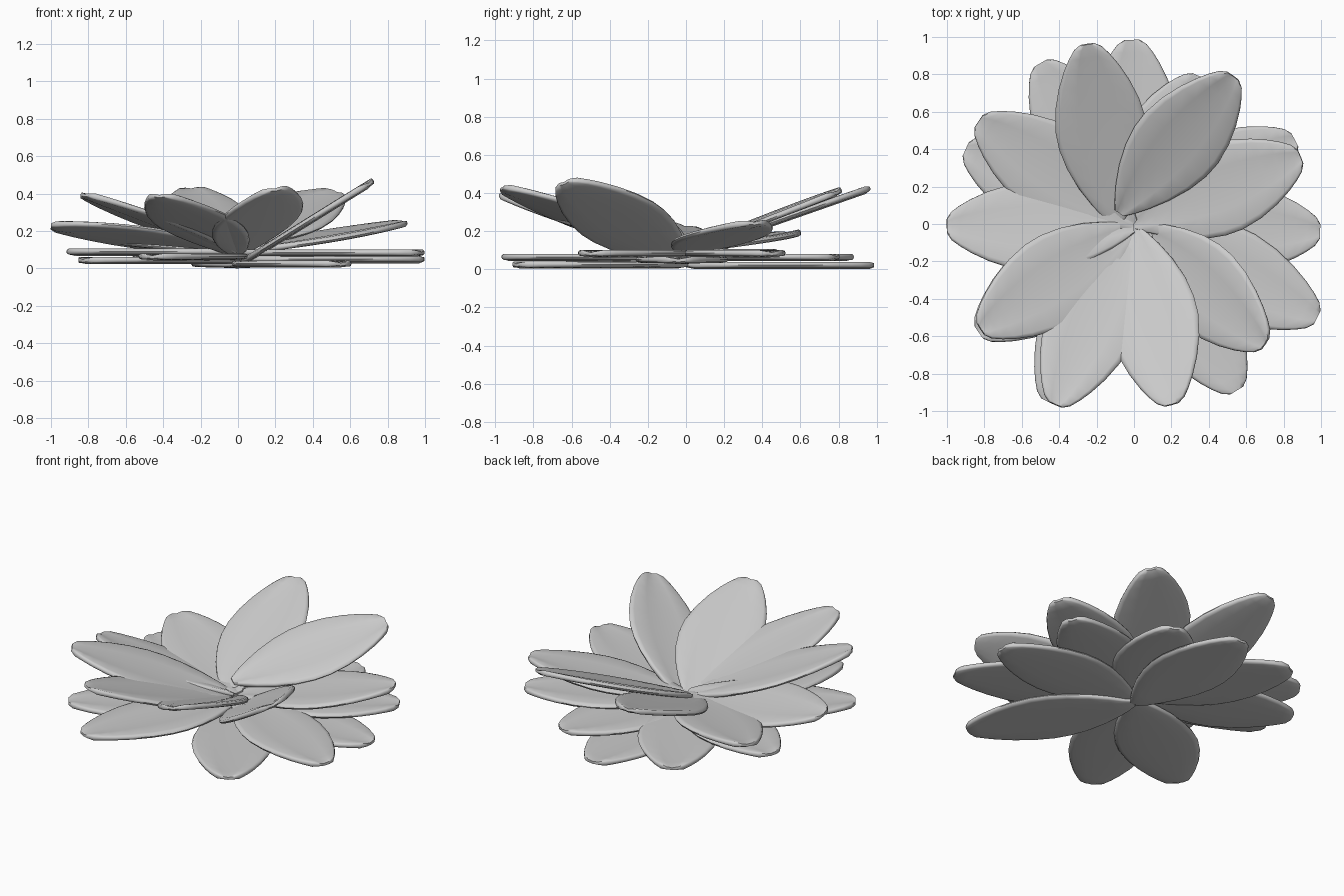
import bpy, bmesh, math
from mathutils import Vector

if "Cube" in bpy.data.objects:
    bpy.data.objects.remove(bpy.data.objects["Cube"])

# Petal outline: (fraction of length, half width)
OUTLINE = [(0, .03), (.05, .068), (.12, .115), (.22, .17), (.34, .217), (.45, .241),
           (.55, .245), (.67, .226), (.78, .19), (.87, .148), (.93, .112), (.975, .078), (1.0, .04)]
# Cross-section loop: (side, thickness); rounded rim and shallow centre crease
SECTION = [(-1, 0), (-.97, .7), (-.88, 1), (-.45, .8), (0, .3), (.45, .8), (.88, 1), (.97, .7),
           (1, 0), (.97, -.7), (.88, -1), (.45, -1.1), (0, -1.4), (-.45, -1.1), (-.88, -1), (-.97, -.7)]
HALF_THICK = .016


def petal(name, base, tip, slope):
    """Petal from base to tip, lying in a plane with the given x, y slope."""
    base, tip = Vector(base), Vector(tip)
    d = tip - base
    length = d.length
    d.normalize()
    n = Vector((-slope[0], -slope[1], 1))
    n = (n - d * n.dot(d)).normalized()
    w = n.cross(d)
    bm = bmesh.new()
    rings = []
    for t, hw in OUTLINE:
        th = HALF_THICK * (.55 if t in (0, 1.0) else 1)
        rings.append([bm.verts.new(base + d * (t * length) + w * (u * hw) + n * (v * th))
                      for u, v in SECTION])
    k = len(SECTION)
    for a, b in zip(rings, rings[1:]):
        for i in range(k):
            bm.faces.new((a[i], a[(i + 1) % k], b[(i + 1) % k], b[i]))
    bm.faces.new(rings[0])
    bm.faces.new(rings[-1])
    bmesh.ops.recalc_face_normals(bm, faces=bm.faces)
    me = bpy.data.meshes.new(name)
    bm.to_mesh(me)
    bm.free()
    ob = bpy.data.objects.new(name, me)
    bpy.context.collection.objects.link(ob)
    bpy.ops.object.select_all(action='DESELECT')
    ob.select_set(True)
    bpy.context.view_layer.objects.active = ob
    bpy.ops.object.shade_smooth_by_angle(angle=math.radians(50))


# Flat lower petals: tip x, tip y, height
LOWER = [(-.01, .985, .023), (.55, -.89, .026), (-.83, -.58, .045), (.995, -.04, .05),
         (-.5, .86, .065), (-.46, -.95, .065), (.98, -.5, .085), (-.9, .4, .09),
         (.86, .45, .085), (.35, .79, .065)]
for i, (x, y, z) in enumerate(LOWER):
    petal(f"lower_petal_{i + 1}", (0, 0, z), (x, y, z), (0, 0))

# Raised upper petals: base, tip, plane slope
UPPER = [
    ((-.09, .0, .09), (-.25, .96, .425), (0, .33)),
    ((-.08, .06, .13), (.53, .79, .405), (-.02, .42)),
    ((0, .0, .09), (.89, .36, .245), (.15, .1)),
    ((.03, -.02, .04), (.7, -.64, .455), (.63, .0)),
    ((0, -.02, .08), (.2, -.965, .425), (.25, -.31)),
    ((0, -.02, .08), (-.42, -.965, .39), (-.12, -.28)),
    ((0, -.02, .08), (-.82, -.56, .395), (-.3, -.14)),
    ((0, -.02, .10), (-1, -.01, .225), (-.12, -.22)),
    ((0, .0, .10), (-.83, .55, .19), (-.05, .12)),
]
for i, (b, t, s) in enumerate(UPPER):
    petal(f"upper_petal_{i + 1}", b, t, s)
